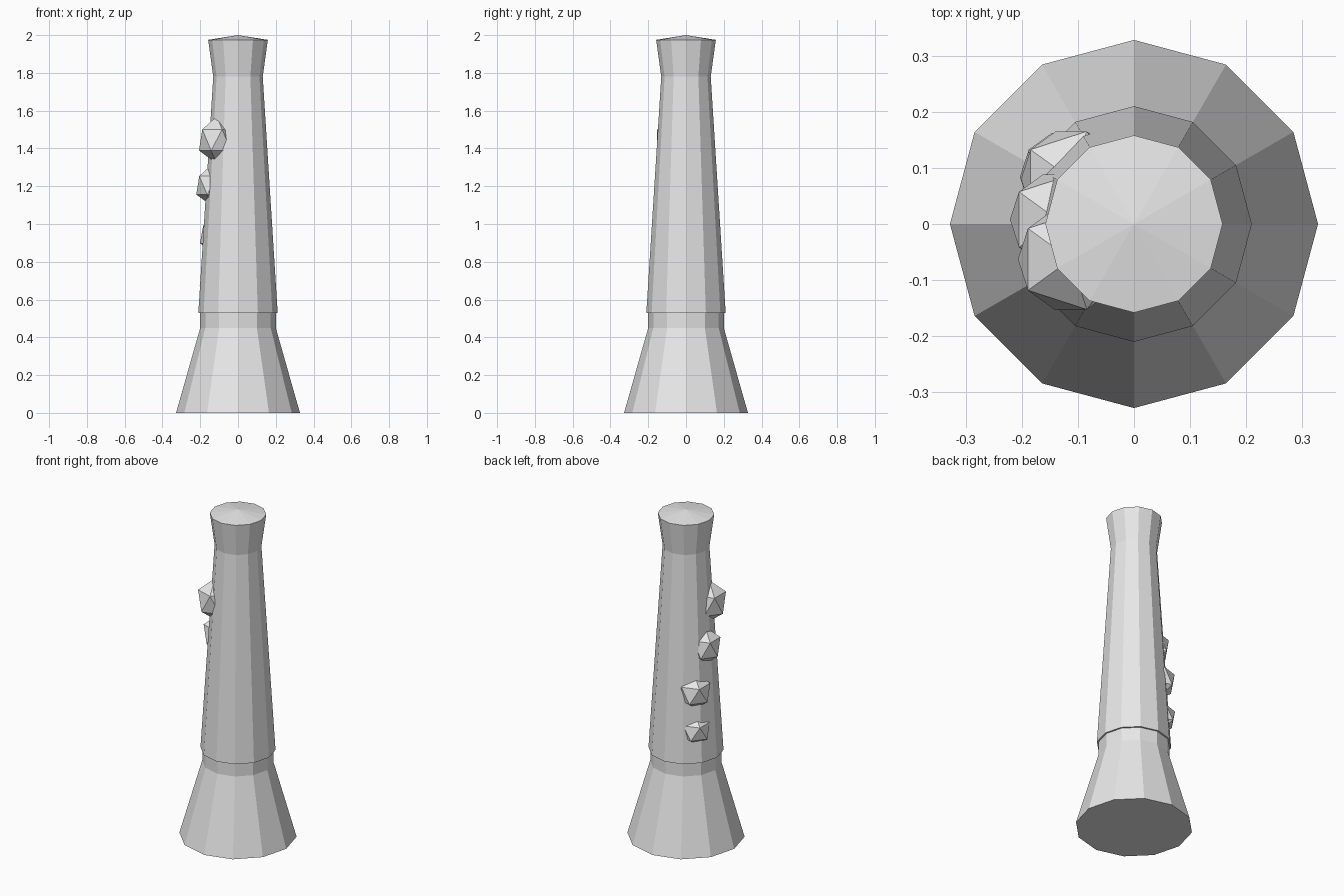
import bpy
import bmesh
from math import cos, sin, tau

if "Cube" in bpy.data.objects:
    bpy.data.objects.remove(bpy.data.objects["Cube"], do_unlink=True)

# One stone colour for everything
stone = bpy.data.materials.new("light_grey_stone")
stone.use_nodes = True
stone.diffuse_color = (0.8, 0.8, 0.8, 1)
stone.node_tree.nodes["Principled BSDF"].inputs["Base Color"].default_value = (0.8, 0.8, 0.8, 1)

SIDES = 12


def add_object(name, bm):
    bmesh.ops.recalc_face_normals(bm, faces=bm.faces)
    mesh = bpy.data.meshes.new(name)
    bm.to_mesh(mesh)
    bm.free()
    mesh.materials.append(stone)
    obj = bpy.data.objects.new(name, mesh)
    bpy.context.collection.objects.link(obj)
    return obj


def lathe(name, profile, apex=None):
    """Faceted column from (radius, height) pairs, closed at both ends."""
    bm = bmesh.new()
    rings = [[bm.verts.new((r * cos(tau * i / SIDES), r * sin(tau * i / SIDES), z))
              for i in range(SIDES)] for r, z in profile]
    for low, high in zip(rings, rings[1:]):
        for i in range(SIDES):
            j = (i + 1) % SIDES
            bm.faces.new((low[i], low[j], high[j], high[i]))
    bm.faces.new(rings[0])
    if apex is None:
        bm.faces.new(rings[-1])
    else:
        tip = bm.verts.new((0, 0, apex))
        for i in range(SIDES):
            bm.faces.new((rings[-1][i], rings[-1][(i + 1) % SIDES], tip))
    return add_object(name, bm)


# Splayed foot with a short straight neck
lathe("base", [(0.328, 0), (0.2, 0.45), (0.2, 0.54)])

# Tapered shaft overhanging the neck, with flared head and shallow pointed lid
lathe("shaft", [(0.21, 0.53), (0.131, 1.78), (0.158, 1.975)], apex=2.0)

# Faceted rocks winding up the side: centre, horizontal and vertical radius
rocks = [
    ((-0.121, 0.084, 0.715), 0.092, 0.092),
    ((-0.112, 0.08, 0.945), 0.1, 0.105),
    ((-0.137, 0.008, 1.205), 0.094, 0.11),
    ((-0.113, -0.063, 1.445), 0.105, 0.125),
]
for number, (centre, width, height) in enumerate(rocks, 1):
    bm = bmesh.new()
    bmesh.ops.create_icosphere(bm, subdivisions=1, radius=1)
    bmesh.ops.scale(bm, vec=(width, width, height), verts=bm.verts)
    rock = add_object(f"rock_{number}", bm)
    rock.location = centre
